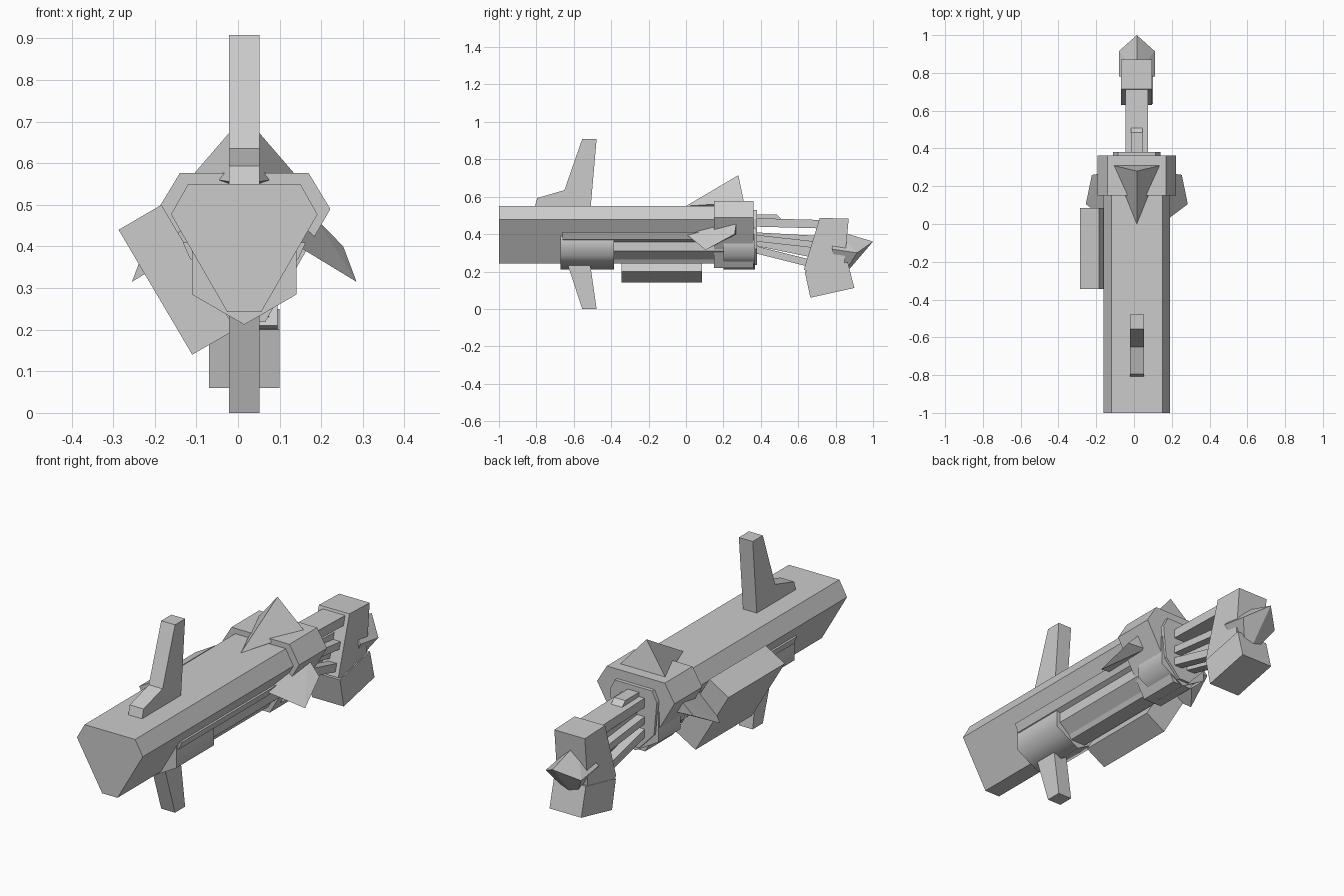
import bpy, bmesh, math
from mathutils import Vector

cube = bpy.data.objects.get("Cube")
if cube:
    bpy.data.objects.remove(cube, do_unlink=True)

grey = bpy.data.materials.new("plain grey")
grey.use_nodes = True
COLOUR = (0.6, 0.6, 0.6, 1)
grey.diffuse_color = COLOUR
grey.node_tree.nodes["Principled BSDF"].inputs["Base Color"].default_value = COLOUR

CX = 0.015  # centre line of the hull


def finish(name, bm):
    bmesh.ops.recalc_face_normals(bm, faces=bm.faces)
    mesh = bpy.data.meshes.new(name)
    bm.to_mesh(mesh)
    bm.free()
    mesh.materials.append(grey)
    obj = bpy.data.objects.new(name, mesh)
    bpy.context.collection.objects.link(obj)
    return obj


def loft(name, ring_a, ring_b):
    """Closed solid between two matching rings of points."""
    bm = bmesh.new()
    a = [bm.verts.new(p) for p in ring_a]
    b = [bm.verts.new(p) for p in ring_b]
    bm.faces.new(a)
    bm.faces.new(b)
    n = len(a)
    for i in range(n):
        j = (i + 1) % n
        bm.faces.new((a[i], a[j], b[j], b[i]))
    return finish(name, bm)


def along_y(name, profile, y0, y1):
    """Extrude an (x, z) profile along y."""
    return loft(name, [(x, y0, z) for x, z in profile],
                [(x, y1, z) for x, z in profile])


def along_x(name, profile, x0, x1):
    """Extrude a (y, z) profile along x."""
    return loft(name, [(x0, y, z) for y, z in profile],
                [(x1, y, z) for y, z in profile])


def hull(name, points):
    bm = bmesh.new()
    for p in points:
        bm.verts.new(p)
    bmesh.ops.convex_hull(bm, input=bm.verts)
    bmesh.ops.dissolve_limit(bm, angle_limit=0.01, verts=bm.verts, edges=bm.edges)
    return finish(name, bm)


def mirrored(half):
    """Complete a symmetric (half width, z) profile about the centre line."""
    return ([(CX + w, z) for w, z in half]
            + [(CX - w, z) for w, z in reversed(half) if w > 0])


def hexagon(r, zc):
    return [(CX + r * math.sin(k * math.pi / 3), zc + r * math.cos(k * math.pi / 3))
            for k in range(6)]


# Main hull, rear collar and end plate
along_y("main_hull", mirrored([(0.135, 0.55), (0.176, 0.477), (0.041, 0.243)]), -1.0, 0.3)
along_y("rear_collar", mirrored([(0.155, 0.576), (0.207, 0.49), (0.05, 0.218)]), 0.15, 0.362)
along_y("end_plate", mirrored([(0.1, 0.53), (0.125, 0.48), (0.11, 0.32), (0.03, 0.235)]),
        0.36, 0.38)

# Underslung barrels, softly shaded round the sides
for name, y0, y1 in (("front_barrel", -0.67, -0.385), ("rear_barrel", 0.2, 0.368)):
    barrel = along_y(name, hexagon(0.145, 0.357), y0, y1)
    for poly in barrel.data.polygons:
        poly.use_smooth = True
    for edge in barrel.data.edges:
        ends = [barrel.data.vertices[i].co.y for i in edge.vertices]
        edge.use_edge_sharp = abs(ends[0] - ends[1]) < 1e-4
along_y("lower_core", mirrored([(0.108, 0.4), (0.108, 0.31), (0.03, 0.245)]), -0.4, 0.2)

# Side rails, side fins: one on each side
for side, s in (("left", 1), ("right", -1)):
    rail = [(CX + s * x, z) for x, z in
            ((0.1, 0.41), (0.148, 0.41), (0.13, 0.37), (0.09, 0.35))]
    along_y(side + "_rail", rail, -0.66, 0.16)
    hull(side + "_side_fin", [(CX + s * x, y, z) for x, y, z in (
        (0.13, 0.0, 0.4), (0.17, 0.27, 0.47), (0.14, 0.27, 0.40),
        (0.238, 0.26, 0.40), (0.27, 0.105, 0.315))])

# Top spike
hull("top_spike", [(CX, 0.0, 0.55), (CX - 0.125, 0.31, 0.57),
                   (CX + 0.125, 0.31, 0.57), (CX, 0.28, 0.715), (CX, 0.25, 0.53)])

# Upright fin and lower fin
along_x("upper_fin", [(-0.81, 0.54), (-0.795, 0.593), (-0.65, 0.635), (-0.555, 0.908),
                      (-0.478, 0.908), (-0.51, 0.54)], CX - 0.037, CX + 0.037)
along_x("lower_fin", [(-0.64, 0.26), (-0.555, 0.0), (-0.478, 0.0), (-0.515, 0.26)],
        CX - 0.037, CX + 0.037)

# Tilted box on the right side
along_y("side_box", [(-0.287, 0.44), (-0.184, 0.5), (-0.006, 0.2), (-0.11, 0.14)],
        -0.345, 0.085)

# Rods joining the hull to the tail
along_x("rod_cap", [(0.37, 0.505), (0.485, 0.505), (0.52, 0.47), (0.37, 0.46)],
        CX - 0.03, CX + 0.03)
along_x("upper_rod", [(0.37, 0.485), (0.74, 0.475), (0.74, 0.43), (0.37, 0.44)],
        CX - 0.06, CX + 0.06)
for side, s in (("left", 1), ("right", -1)):
    for part, z0, z1, h in (("middle", 0.38, 0.34, 0.035), ("lower", 0.32, 0.23, 0.04)):
        x0, x1 = CX + s * 0.015, CX + s * 0.06
        along_x(f"{side}_{part}_rod", [(0.36, z0 + h / 2), (0.72, z1 + h / 2),
                                       (0.72, z1 - h / 2), (0.36, z0 - h / 2)], x0, x1)
along_x("centre_rod", [(0.36, 0.41), (0.72, 0.39), (0.7, 0.27), (0.36, 0.34)],
        CX - 0.02, CX + 0.02)

# Tail block, lower tail box and pointed tail wedge
along_x("tail_block", [(0.715, 0.487), (0.87, 0.482), (0.835, 0.12), (0.63, 0.21)],
        CX - 0.083, CX + 0.08)
along_x("lower_tail_box", [(0.635, 0.2), (0.665, 0.06), (0.9, 0.112), (0.865, 0.25)],
        CX - 0.085, CX + 0.085)
hull("tail_wedge", [(CX, 0.8, 0.42), (CX, 1.0, 0.36), (CX, 0.9, 0.25), (CX, 0.82, 0.15),
                    (CX - 0.095, 0.78, 0.32), (CX - 0.095, 0.915, 0.3),
                    (CX + 0.095, 0.78, 0.32), (CX + 0.095, 0.915, 0.3)])
